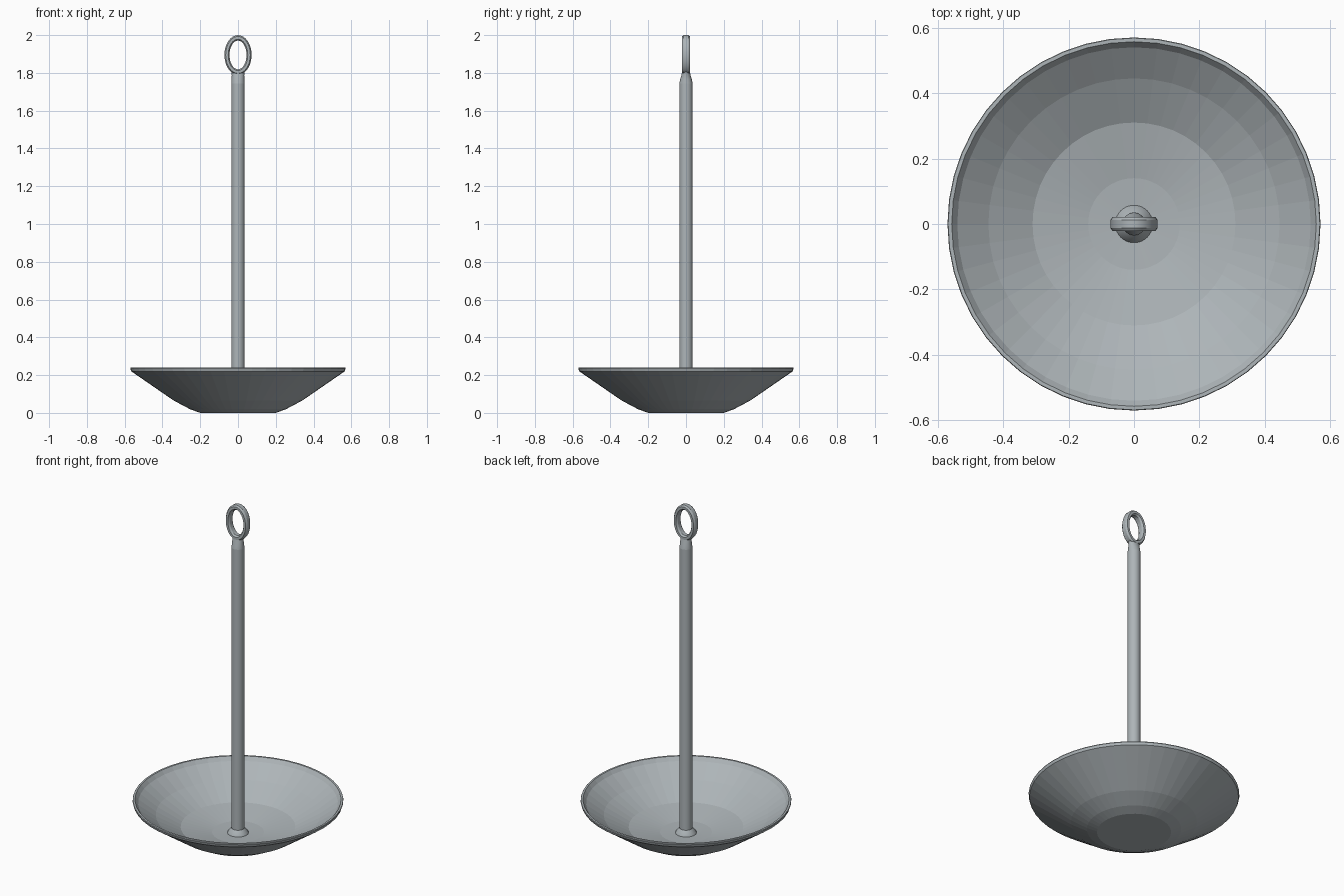
import bpy
import bmesh
import math

cube = bpy.data.objects.get("Cube")
if cube:
    bpy.data.objects.remove(cube, do_unlink=True)

# Single metal colour
metal = bpy.data.materials.new("grey_metal")
metal.use_nodes = True
colour = (0.42, 0.46, 0.48, 1)
metal.diffuse_color = colour
metal.node_tree.nodes["Principled BSDF"].inputs["Base Color"].default_value = colour


def loft(name, rings, closed=False, smooth=None):
    """Bridge equal-sized rings of points; cap the ends unless closed."""
    bm = bmesh.new()
    loops = [[bm.verts.new(p) for p in ring] for ring in rings]
    count = len(loops[0])
    pairs = list(zip(loops, loops[1:]))
    if closed:
        pairs.append((loops[-1], loops[0]))
    for a, b in pairs:
        for i in range(count):
            j = (i + 1) % count
            bm.faces.new((a[i], a[j], b[j], b[i]))
    if not closed:
        bm.faces.new(loops[0])
        bm.faces.new(loops[-1])
    bmesh.ops.recalc_face_normals(bm, faces=bm.faces)
    mesh = bpy.data.meshes.new(name)
    bm.to_mesh(mesh)
    bm.free()
    mesh.materials.append(metal)
    obj = bpy.data.objects.new(name, mesh)
    bpy.context.collection.objects.link(obj)
    if smooth:
        bpy.ops.object.select_all(action="DESELECT")
        obj.select_set(True)
        bpy.context.view_layer.objects.active = obj
        bpy.ops.object.shade_smooth_by_angle(angle=math.radians(smooth))
    return obj


def ellipse(rx, ry, z, sides):
    angles = [math.tau * i / sides for i in range(sides)]
    return [(rx * math.cos(a), ry * math.sin(a), z) for a in angles]


def turned(name, profile, sides, smooth=None):
    return loft(name, [ellipse(r, r, z, sides) for r, z in profile], smooth=smooth)


# Shallow dish: outside from the base to the lip, then back down inside
turned("dish", [
    (0.20, 0), (0.255, 0.02), (0.34, 0.065), (0.565, 0.22), (0.57, 0.235),
    (0.568, 0.24), (0.557, 0.24), (0.54, 0.218), (0.445, 0.15),
    (0.31, 0.078), (0.14, 0.046), (0.05, 0.042)], 48)

# Flared collar where the rod meets the dish
turned("collar", [(0.058, 0.04), (0.055, 0.05), (0.035, 0.072)], 32, smooth=30)

# Upright rod
turned("rod", [(0.035, 0.03), (0.035, 1.745)], 24, smooth=30)

# Flattened neck between the rod and the eye
loft("neck", [ellipse(rx, ry, z, 24) for rx, ry, z in [
    (0.035, 0.035, 1.745), (0.034, 0.031, 1.765),
    (0.033, 0.025, 1.785), (0.036, 0.02, 1.806)]], smooth=40)

# Oval eye with a chamfered section: (position across band, depth)
section = [(0, -0.012), (0.25, -0.022), (0.75, -0.022), (1, -0.012),
           (1, 0.012), (0.75, 0.022), (0.25, 0.022), (0, 0.012)]
steps = 32
eye = []
for k in range(steps):
    a = math.tau * k / steps
    eye.append([((0.045 + 0.027 * t) * math.cos(a), y,
                 1.895 + (0.076 + 0.029 * t) * math.sin(a)) for t, y in section])
loft("hanging_eye", eye, closed=True, smooth=30)
